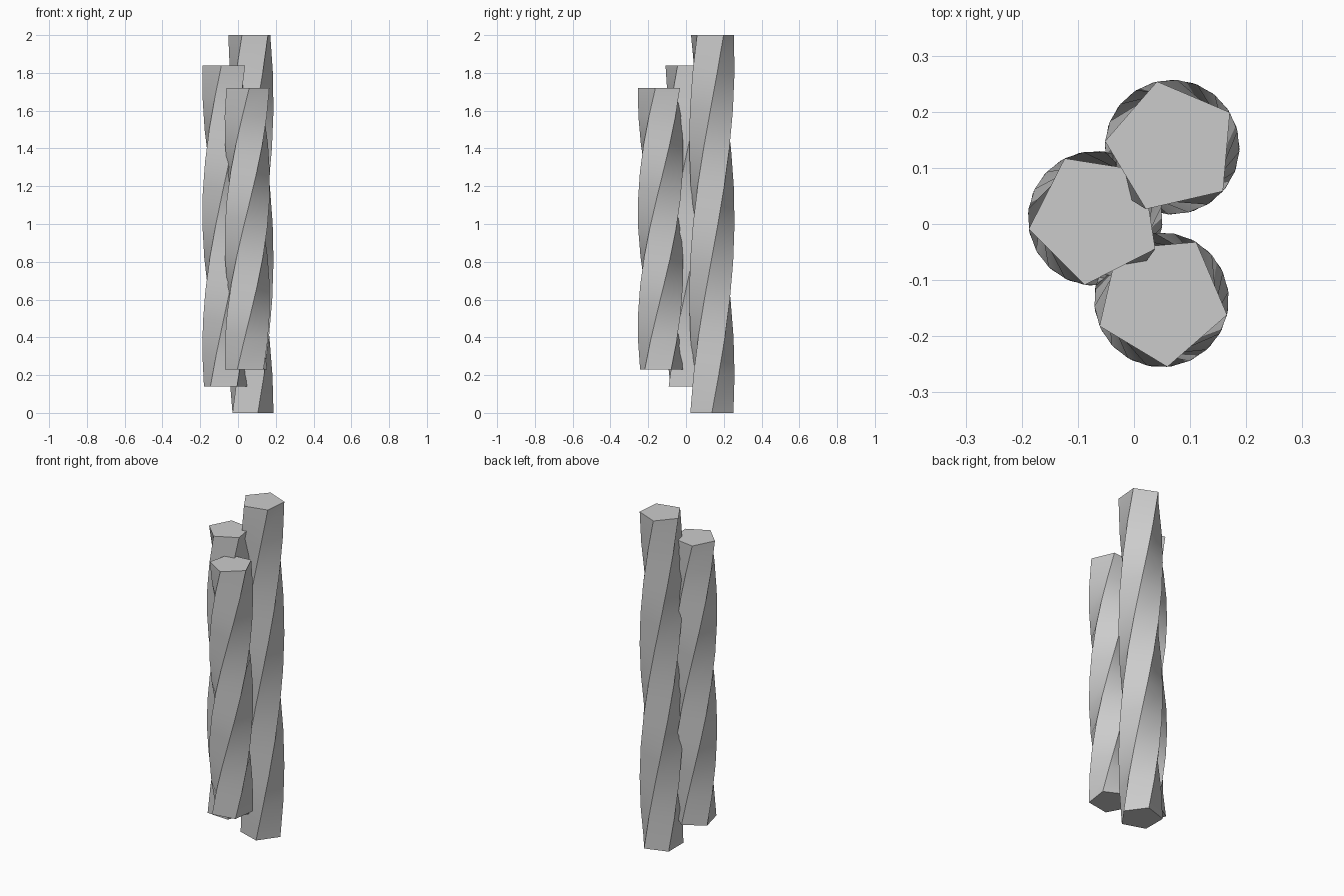
import bpy
from math import cos, sin, radians

if "Cube" in bpy.data.objects:
    bpy.data.objects.remove(bpy.data.objects["Cube"])

SIDES, ROWS, RADIUS, TWIST = 5, 10, 0.12, 175


def twisted_column(name, x, y, z0, z1, top_angle):
    verts, faces = [], []
    for r in range(ROWS + 1):
        t = r / ROWS
        for s in range(SIDES):
            a = radians(top_angle - TWIST * (1 - t) + 360 * s / SIDES)
            verts.append((x + RADIUS * cos(a), y + RADIUS * sin(a), z0 + (z1 - z0) * t))
    for r in range(ROWS):
        for s in range(SIDES):
            a, b = r * SIDES + s, r * SIDES + (s + 1) % SIDES
            faces.append((a, b, b + SIDES, a + SIDES))
    # end caps
    faces.append(tuple(reversed(range(SIDES))))
    faces.append(tuple(range(ROWS * SIDES, (ROWS + 1) * SIDES)))
    mesh = bpy.data.meshes.new(name)
    mesh.from_pydata(verts, [], faces)
    obj = bpy.data.objects.new(name, mesh)
    bpy.context.collection.objects.link(obj)
    # smooth along each twisted side, sharp at the corners
    bpy.ops.object.select_all(action='DESELECT')
    obj.select_set(True)
    bpy.context.view_layer.objects.active = obj
    bpy.ops.object.shade_smooth_by_angle(angle=radians(30))


# three twisted pentagonal columns of different heights
twisted_column("tall_column", 0.068, 0.137, 0.0, 2.0, 103)
twisted_column("middle_column", -0.069, 0.010, 0.14, 1.84, 117)
twisted_column("short_column", 0.049, -0.135, 0.23, 1.72, 131)
